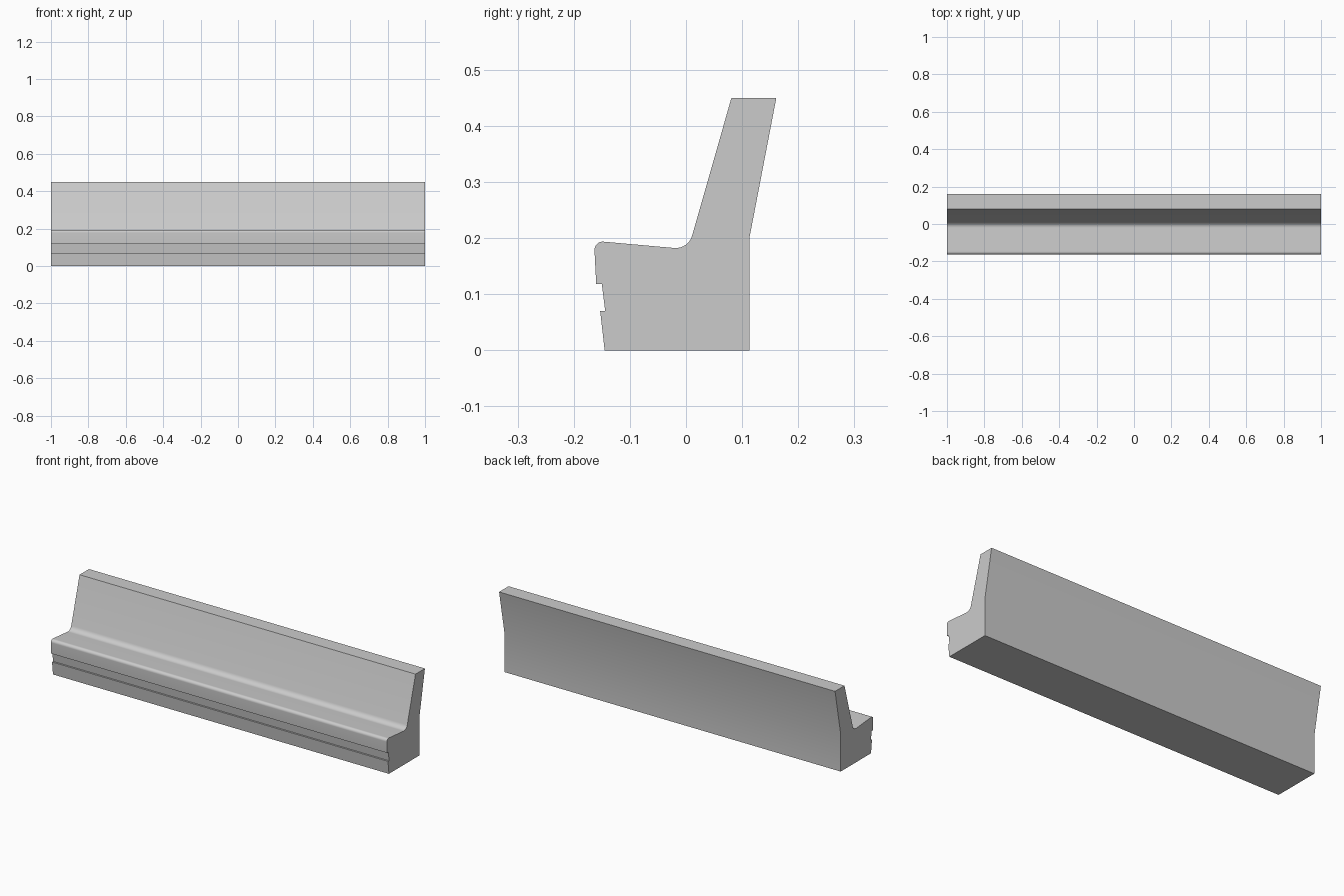
import bpy
import bmesh
import math
from mathutils import Vector

default = bpy.data.objects.get("Cube")
if default:
    bpy.data.objects.remove(default, do_unlink=True)

LENGTH = 2.0

# Single flat stone colour
stone = bpy.data.materials.new("light grey stone")
stone.use_nodes = True
colour = (0.6, 0.6, 0.6, 1)
stone.diffuse_color = colour
stone.node_tree.nodes["Principled BSDF"].inputs["Base Color"].default_value = colour

# Side profile as (y, z, distance from corner where rounding starts)
corners = [
    (-0.145, 0, 0), (0.113, 0, 0),                # base
    (0.113, 0.2, 0), (0.161, 0.45, 0),            # leaning back face
    (0.081, 0.45, 0), (0.004, 0.18, 0.025),       # backrest and seat hollow
    (-0.164, 0.195, 0.017),                       # rounded seat lip
    (-0.16, 0.118, 0), (-0.15, 0.118, 0),         # step under the lip
    (-0.144, 0.07, 0), (-0.153, 0.07, 0),         # step above the plinth
]


def rounded_profile(points, steps=8):
    """Replace each rounded corner with a circular arc."""
    out = []
    for i, (y, z, cut) in enumerate(points):
        corner = Vector((y, z))
        if not cut:
            out.append(corner)
            continue
        a = (Vector(points[i - 1][:2]) - corner).normalized()
        b = (Vector(points[(i + 1) % len(points)][:2]) - corner).normalized()
        half = a.angle(b) / 2
        centre = corner + (a + b).normalized() * cut / math.cos(half)
        start, end = corner + a * cut - centre, corner + b * cut - centre
        sweep = math.pi - 2 * half
        for k in range(steps + 1):
            t = k / steps
            arc = (start * math.sin((1 - t) * sweep) + end * math.sin(t * sweep)) / math.sin(sweep)
            out.append(centre + arc)
    return out


# Extrude the profile along the whole length
bm = bmesh.new()
profile = [bm.verts.new((-LENGTH / 2, p.x, p.y)) for p in rounded_profile(corners)]
end_face = bm.faces.new(profile)
extruded = bmesh.ops.extrude_face_region(bm, geom=[end_face], use_keep_orig=True)
far_verts = [g for g in extruded["geom"] if isinstance(g, bmesh.types.BMVert)]
bmesh.ops.translate(bm, verts=far_verts, vec=(LENGTH, 0, 0))
bmesh.ops.recalc_face_normals(bm, faces=bm.faces)

mesh = bpy.data.meshes.new("bench")
bm.to_mesh(mesh)
bm.free()
mesh.materials.append(stone)
bench = bpy.data.objects.new("bench", mesh)
bpy.context.collection.objects.link(bench)

# Smooth the curved seat while keeping the crisp edges
bpy.ops.object.select_all(action="DESELECT")
bench.select_set(True)
bpy.context.view_layer.objects.active = bench
bpy.ops.object.shade_smooth_by_angle(angle=math.radians(30))
